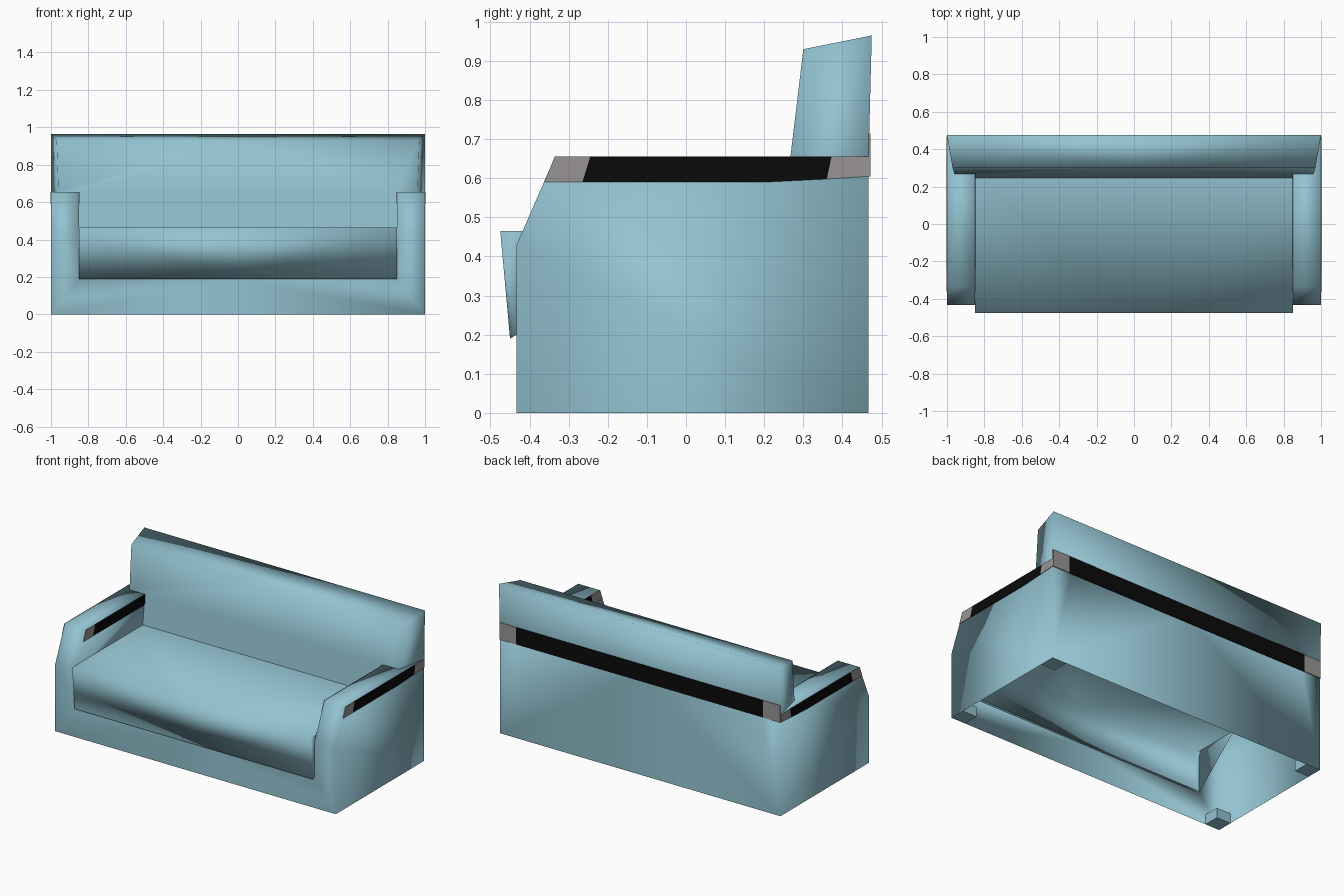
import bpy
import bmesh
from mathutils import Vector

cube = bpy.data.objects.get("Cube")
if cube:
    bpy.data.objects.remove(cube, do_unlink=True)


def material(name, colour):
    mat = bpy.data.materials.new(name)
    mat.use_nodes = True
    rgba = (*colour, 1)
    mat.diffuse_color = rgba
    mat.node_tree.nodes["Principled BSDF"].inputs["Base Color"].default_value = rgba
    return mat


blue = material("pale_blue_fabric", (.29, .54, .63))
black = material("black_trim", (.003, .003, .003))
grey = material("grey_trim", (.32, .3, .3))


def build(name, polygons, mat, mirror=True, smooth=True):
    """Weld polygons, each mirrored across x, into one surface."""
    bm = bmesh.new()
    for polygon in polygons:
        for side in (1, -1) if mirror else (1,):
            bm.faces.new([bm.verts.new((side * x, y, z)) for x, y, z in polygon])
    bmesh.ops.remove_doubles(bm, verts=bm.verts, dist=.0005)
    bmesh.ops.recalc_face_normals(bm, faces=bm.faces)
    for face in bm.faces:
        face.smooth = smooth
    mesh = bpy.data.meshes.new(name)
    bm.to_mesh(mesh)
    bm.free()
    mesh.materials.append(mat)
    obj = bpy.data.objects.new(name, mesh)
    bpy.context.collection.objects.link(obj)
    return obj


def prism(polygon, offset):
    """Polygons of a solid swept from a flat outline."""
    base = [Vector(p) for p in polygon]
    top = [p + Vector(offset) for p in base]
    n = len(base)
    return [base, top] + [[base[i], base[(i + 1) % n], top[(i + 1) % n], top[i]]
                          for i in range(n)]


def at(x, profile):
    return [(x, y, z) for y, z in profile]


def strips(profile, x0, x1):
    """Quads sweeping an open side profile from x0 to x1."""
    return [at(x0, (a, b)) + at(x1, (b, a)) for a, b in zip(profile, profile[1:])]


# Main dimensions
W, IN = 1, .85                 # outer side and inner arm face
FRONT, BACK = -.433, .467
SEAT, ARM, SILL = .465, .655, .19
knee, brow = (FRONT, .43), (-.335, ARM)

# Hollow body: sides, arms, front panel and back wall, open underneath
outer = [(FRONT, 0), knee, brow, (BACK, ARM), (BACK, 0)]
inner = [(FRONT, SILL), knee, brow, (BACK, ARM), (BACK, SEAT), (-.12, SEAT)]
front_panel = [(0, 0), (W, 0), (W, knee[1]), (IN, knee[1]), (IN, SILL), (0, SILL)]
back_wall = [(0, 0), (W, 0), (W, ARM), (IN, ARM), (0, ARM)]
build("sofa_body",
      [at(W, outer), at(IN, inner)]
      + strips([knee, brow, (BACK, ARM)], IN, W)
      + [[(x, FRONT, z) for x, z in front_panel],
         [(x, BACK, z) for x, z in back_wall]], blue)

# Seat cushion with an overhanging front
lip, nose = (-.45, SILL), (-.475, SEAT)
build("seat_cushion",
      strips([(FRONT, .2), lip, nose, (.245, SEAT)], 0, IN)
      + [at(IN, [(FRONT, .2), lip, nose, (-.415, SEAT)])], blue)

# Backrest, widening above the arms and leaning back
top_front, top_back = (.3, .93), (.475, .965)
shoulder, heel = (.96, .267, ARM), (W, BACK, ARM)
corner, peak = (.97, *top_front), (W, *top_back)
build("backrest", [
    [(0, .245, SEAT), (IN, .245, SEAT), (IN, .267, ARM), (0, .267, ARM)],
    [(0, .267, ARM), (IN, .267, ARM), shoulder, corner, (0, *top_front)],
    [(0, *top_front), corner, peak, (0, *top_back)],
    [shoulder, heel, peak, corner],
    [(0, BACK, ARM), heel, peak, (0, *top_back)]], blue)

# Corner feet tucked inside the shell
foot = .1
for label, y in (("front", FRONT + .001), ("back", BACK - foot - .001)):
    x = W - .001
    outline = [(x, y, 0), (x - foot, y, 0), (x - foot, y + foot, 0), (x, y + foot, 0)]
    build(label + "_feet", prism(outline, (0, 0, .065)), blue, smooth=False)

# Trim bands on both faces of the arms: grey ends, black middle
LOW, THIN = .59, .003
front_end = [(-.362, LOW), (-.336, ARM), (-.245, ARM), (-.265, LOW)]
middle = [(-.265, LOW), (-.245, ARM), (.372, ARM), (.36, .598), (.2, LOW)]
back_end = [(.36, .598), (.372, ARM), (BACK, ARM), (BACK, .605)]
inner_middle = [(-.265, LOW), (-.245, ARM), (.266, ARM), (.26, LOW)]
for name, x, step, profile, mat in (
        ("outer_arm_trim_front", W, -THIN, front_end, grey),
        ("outer_arm_trim", W, -THIN, middle, black),
        ("outer_arm_trim_back", W, -THIN, back_end, grey),
        ("inner_arm_trim_front", IN, THIN, front_end, grey),
        ("inner_arm_trim", IN, THIN, inner_middle, black)):
    build(name, prism(at(x, profile), (-step if x == W else -THIN, 0, 0)), mat, smooth=False)

# Trim band across the back
for name, x0, x1, mirror, mat in (("back_trim", -.88, .88, False, black),
                                  ("back_trim_end", .88, W, True, grey)):
    outline = [(x, BACK, z) for x, z in ((x0, .605), (x1, .605), (x1, .715), (x0, .715))]
    build(name, prism(outline, (0, .005, 0)), mat, mirror, False)
